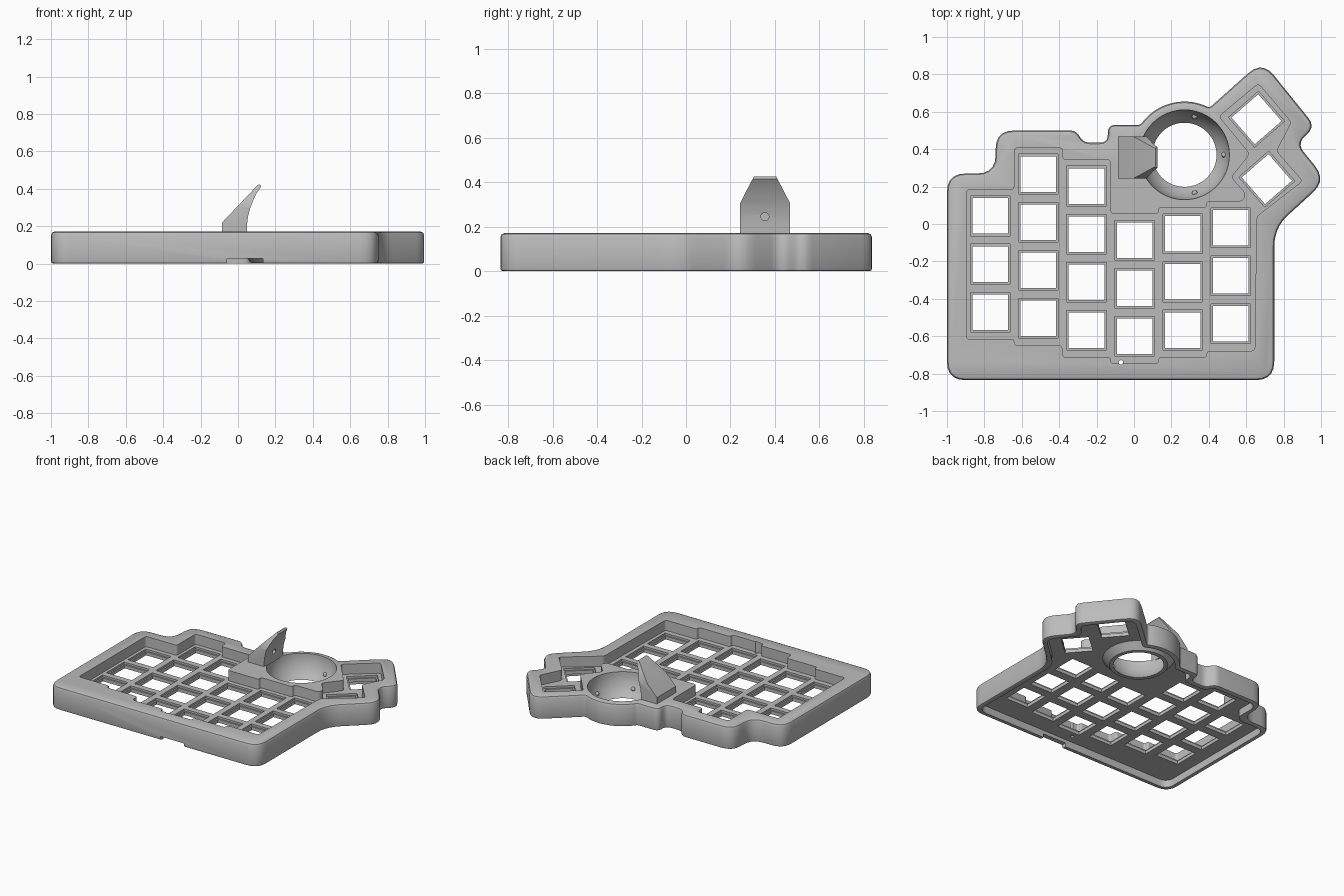
import bpy
import bmesh
from math import sin, cos, radians, sqrt
from mathutils import Vector

cube = bpy.data.objects.get("Cube")
if cube:
    bpy.data.objects.remove(cube, do_unlink=True)

grey = bpy.data.materials.new("plastic_grey")
grey.use_nodes = True
colour = (0.5, 0.5, 0.5, 1)
grey.diffuse_color = colour
grey.node_tree.nodes["Principled BSDF"].inputs["Base Color"].default_value = colour

HEIGHT = 0.172
CEILING = 0.055      # underside of the switch plate
PLATE_TOP = 0.095
BALL = Vector((0.27, 0.37))
BALL_RADIUS = 0.24
WELL_RADIUS = 0.245


def offset(points, distance):
    """Mitred inward offset of a counter-clockwise outline."""
    result = []
    for i, p in enumerate(points):
        a = (p - points[i - 1]).normalized()
        b = (points[(i + 1) % len(points)] - p).normalized()
        n, m = Vector((-a.y, a.x)), Vector((-b.y, b.x))
        result.append(p + (n + m) * distance / max(1 + n.dot(m), 0.2))
    return result


def rounded(points, cut, steps=5):
    """Replace each corner with a short curve."""
    result = []
    for i, p in enumerate(points):
        a = points[i - 1] - p
        b = points[(i + 1) % len(points)] - p
        d = min(cut, a.length * 0.45, b.length * 0.45)
        start, end = p + a.normalized() * d, p + b.normalized() * d
        for k in range(steps + 1):
            t = k / steps
            result.append(start * (1 - t) ** 2 + p * 2 * t * (1 - t) + end * t * t)
    return result


def level(points, z):
    return [(p[0], p[1], z) for p in points]


def circle(center, radius, sides=64):
    return [(center.x + radius * cos(radians(360 * i / sides)),
             center.y + radius * sin(radians(360 * i / sides))) for i in range(sides)]


def loft(name, stacks, closed=False):
    """Skin each stack of matching rings; cap the ends unless closed on itself."""
    bm = bmesh.new()
    for rings in stacks:
        loops = [[bm.verts.new(v) for v in ring] for ring in rings]
        pairs = list(zip(loops, loops[1:]))
        if closed:
            pairs.append((loops[-1], loops[0]))
        else:
            bm.faces.new(loops[0][::-1])
            bm.faces.new(loops[-1])
        for low, high in pairs:
            for i in range(len(low)):
                j = (i + 1) % len(low)
                bm.faces.new((low[i], low[j], high[j], high[i]))
    bmesh.ops.recalc_face_normals(bm, faces=bm.faces)
    mesh = bpy.data.meshes.new(name)
    bm.to_mesh(mesh)
    bm.free()
    mesh.materials.append(grey)
    ob = bpy.data.objects.new(name, mesh)
    bpy.context.collection.objects.link(ob)
    return ob


def activate(ob):
    bpy.ops.object.select_all(action='DESELECT')
    ob.select_set(True)
    bpy.context.view_layer.objects.active = ob


def carve(target, cutter, operation='DIFFERENCE'):
    cutter.hide_render = True
    mod = target.modifiers.new("carve", 'BOOLEAN')
    mod.operation = operation
    mod.solver = 'EXACT'
    mod.object = cutter
    activate(target)
    bpy.ops.object.modifier_apply(modifier=mod.name)
    bpy.data.objects.remove(cutter, do_unlink=True)


def box(name, x, y, z):
    ring = [(x[0], y[0]), (x[1], y[0]), (x[1], y[1]), (x[0], y[1])]
    return loft(name, [[level(ring, z[0]), level(ring, z[1])]])


# Key layout: staggered columns plus two turned thumb keys
PITCH = 0.257
tops = [0.043, 0.267, 0.203, -0.086, -0.053, -0.02]
counts = [3, 4, 4, 3, 3, 3]
columns = [(-0.768 + PITCH * i, top, top - PITCH * (n - 1))
           for i, (top, n) in enumerate(zip(tops, counts))]
keys = [(x, top - PITCH * k, 0)
        for (x, top, low), n in zip(columns, counts) for k in range(n)]
keys += [(0.655, 0.56, 41), (0.71, 0.24, 41)]

# Case outline, with an arc around the ball well
right_side = [(-1, -0.835), (0.75, -0.835), (0.75, -0.02), (1.03, 0.235),
              (0.87, 0.43), (0.97, 0.52), (0.685, 0.873)]
arc = [BALL + Vector((cos(radians(a)), sin(radians(a)))) * 0.285
       for a in range(62, 147, 7)]
left_side = [(-0.14, 0.53), (-0.14, 0.435), (-0.27, 0.435), (-0.31, 0.5),
             (-0.74, 0.5), (-0.74, 0.27), (-1, 0.27)]
outline = [Vector(p) for p in right_side] + arc + [Vector(p) for p in left_side]

# Case body with softened top and bottom edges
edge = rounded(outline, 0.1)
soft = [(0.012, 0), (0.003, 0.004), (0, 0.014), (0, HEIGHT - 0.02),
        (0.006, HEIGHT - 0.006), (0.02, HEIGHT)]
case = loft("case", [[level(offset(edge, d), z) for d, z in soft]])

# Hollow underside
inside = rounded(offset(outline, 0.035), 0.07)
carve(case, loft("cavity", [[level(inside, -0.1), level(inside, CEILING)]]))

# Key recess following the columns and the thumb keys
half = PITCH / 2
recess = []
for x, top, low in columns:
    recess += [(x - half, low - 0.145), (x + half, low - 0.145)]
recess += [(0.655, 0.04), (0.9, 0.23), (0.76, 0.39), (0.84, 0.545), (0.665, 0.75),
           (0.455, 0.575), (0.62, 0.375), (0.52, 0.25), (0.6, 0.16)]
for x, top, low in reversed(columns):
    right_end = min(x + half, 0.58)
    recess += [(right_end, top + 0.14), (x - half, top + 0.14)]
recess = rounded([Vector(p) for p in recess], 0.02, 3)
carve(case, loft("recess", [[level(recess, PLATE_TOP), level(recess, 0.3)]]))

# Stepped switch openings
stacks = []
for x, y, turn in keys:
    rings = []
    for size, z in [(0.095, 0), (0.095, 0.08), (0.106, 0.08), (0.106, 0.2)]:
        corners = circle(Vector((0, 0)), size * sqrt(2), 4)
        a = radians(turn + 45)
        rings.append([(x + u * cos(a) - v * sin(a), y + u * sin(a) + v * cos(a), z)
                      for u, v in corners])
    stacks.append(rings)
carve(case, loft("switch_openings", stacks))

# Ball well, reset hole and front notch
well = circle(BALL, WELL_RADIUS)
carve(case, loft("well", [[level(well, -0.1), level(well, 0.3)]]))
pin = circle(Vector((-0.07, -0.74)), 0.012, 16)
carve(case, loft("reset_hole", [[level(pin, -0.1), level(pin, 0.3)]]))
carve(case, box("front_notch", (-0.06, 0.135), (-0.9, -0.77), (-0.1, 0.028)))

# Ball socket: a spherical cup open at the bottom
profile = [(0.2, 0.004), (WELL_RADIUS, CEILING), (WELL_RADIUS, HEIGHT)]
for k in range(9):
    z = HEIGHT - (HEIGHT - 0.004) * k / 8
    profile.append((sqrt(BALL_RADIUS ** 2 - (HEIGHT - z) ** 2), z))
socket = loft("ball_socket", [[level(circle(BALL, r), z) for r, z in profile]], True)

# Three bearing beads in the socket
beads = []
for angle in (75, 0, -75):
    a = radians(angle)
    bpy.ops.mesh.primitive_uv_sphere_add(
        segments=16, ring_count=8, radius=0.015,
        location=(BALL.x + 0.212 * cos(a), BALL.y + 0.212 * sin(a), 0.06))
    bead = bpy.context.object
    bead.name = "bearing_bead"
    bead.data.materials.append(grey)
    beads.append(bead)

# Sensor fin: curved side profile trimmed to a tapered shape
fin_side = [(-0.085, 0.165), (-0.085, 0.22), (0.105, 0.42), (0.115, 0.425),
            (0.125, 0.415), (0.102, 0.38), (0.082, 0.34), (0.066, 0.3),
            (0.054, 0.255), (0.048, 0.21), (0.047, 0.165)]
fin = loft("sensor_fin", [[[(x, y, z) for x, z in fin_side] for y in (0.243, 0.468)]])
taper = [(0.2, 0.1), (0.5, 0.1), (0.5, 0.305), (0.468, 0.305), (0.44, 0.36),
         (0.403, 0.43), (0.308, 0.43), (0.271, 0.36), (0.243, 0.305), (0.2, 0.305)]
mask = loft("taper", [[[(x, y, z) for y, z in taper] for x in (-0.3, 0.3)]])
carve(fin, mask, 'INTERSECT')
lens = circle(Vector((0.355, 0.245)), 0.018, 16)
carve(fin, loft("lens_hole", [[[(x, y, z) for y, z in lens] for x in (0, 0.2)]]))

for ob in [case, socket, fin] + beads:
    activate(ob)
    bpy.ops.object.shade_smooth_by_angle(angle=radians(35))
